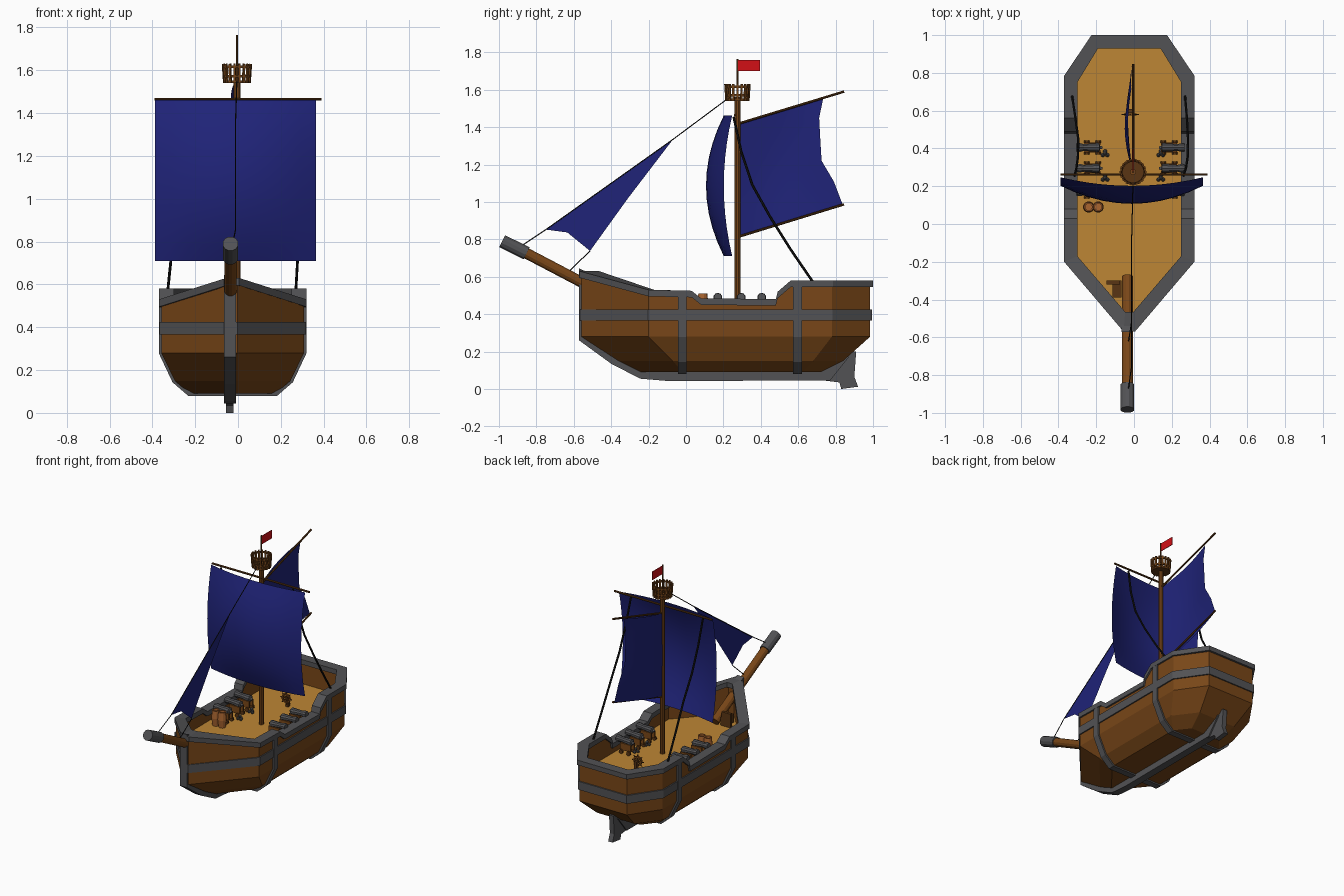
import bpy, bmesh, math
from mathutils import Vector

if "Cube" in bpy.data.objects:
    bpy.data.objects.remove(bpy.data.objects["Cube"])

CX = -0.025          # hull centre line
DECK = 0.40


def material(name, rgb):
    m = bpy.data.materials.new(name)
    m.diffuse_color = (*rgb, 1)
    m.use_nodes = True
    m.node_tree.nodes["Principled BSDF"].inputs["Base Color"].default_value = m.diffuse_color
    return m


WOOD = material("hull_wood", (0.19, 0.062, 0.009))
DARK = material("dark_wood", (0.10, 0.035, 0.007))
PLANK = material("deck_wood", (0.51, 0.24, 0.035))
CASK = material("cask_wood", (0.40, 0.13, 0.03))
IRON = material("iron", (0.085, 0.085, 0.09))
SAIL = material("sail_cloth", (0.014, 0.017, 0.19))
ROPE = material("rope", (0.006, 0.006, 0.006))
RED = material("flag_cloth", (0.65, 0.005, 0.008))


def mesh(name, verts, faces, mat, smooth=False):
    me = bpy.data.meshes.new(name)
    me.from_pydata([tuple(v) for v in verts], [], faces)
    bm = bmesh.new()
    bm.from_mesh(me)
    bmesh.ops.recalc_face_normals(bm, faces=bm.faces)
    for f in bm.faces:
        f.smooth = smooth
    bm.to_mesh(me)
    bm.free()
    me.materials.append(mat)
    ob = bpy.data.objects.new(name, me)
    bpy.context.collection.objects.link(ob)
    return ob


def loft(name, rings, mat, close=False, cap0=True, cap1=True):
    n, m = len(rings[0]), len(rings)
    faces = [(i * n + j, i * n + (j + 1) % n, (i + 1) % m * n + (j + 1) % n, (i + 1) % m * n + j)
             for i in range(m if close else m - 1) for j in range(n)]
    if not close:
        faces += [tuple(range(n))] * cap0 + [tuple(range((m - 1) * n, m * n))] * cap1
    return mesh(name, [p for r in rings for p in r], faces, mat)


def prism(name, pts, axis, lo, hi, mat):
    """Extrude a (y,z) outline along x, or an (x,z) outline along y."""
    put = (lambda a, p: (a, p[0], p[1])) if axis == 'x' else (lambda a, p: (p[0], a, p[1]))
    return loft(name, [[put(a, p) for p in pts] for a in (lo, hi)], mat)


def box(name, c, s, mat):
    x, y, z = c
    a, b, d = (v / 2 for v in s)
    return prism(name, [(y - b, z - d), (y + b, z - d), (y + b, z + d), (y - b, z + d)], 'x', x - a, x + a, mat)


def rod(name, pts, radii, mat, n=8, bent=False):
    """Round bar through points; one radius or one per point."""
    pts = [Vector(p) for p in pts]
    radii = radii if isinstance(radii, list) else [radii] * len(pts)
    rings = []
    for i, p in enumerate(pts):
        t = pts[min(i + 1, len(pts) - 1)] - pts[max(i - 1, 0)] if bent else pts[-1] - pts[0]
        q = t.to_track_quat('Z', 'Y')
        rings.append([p + q @ Vector((radii[i] * math.cos(a), radii[i] * math.sin(a), 0))
                      for a in (2 * math.pi * (k + .5) / n for k in range(n))])
    return loft(name, rings, mat)


def sheet(name, f, nu, nv, mat):
    verts = [f(i / nu, j / nv) for j in range(nv + 1) for i in range(nu + 1)]
    w = nu + 1
    return mesh(name, verts, [(j * w + i, j * w + i + 1, (j + 1) * w + i + 1, (j + 1) * w + i)
                              for j in range(nv) for i in range(nu)], mat, True)


# Hull plan at one level: bow, front corner, rail steps, rear corner, stern
SHEER = [.60, .50, .495, .455, .45, .49, .55, .55, .55]


def plan(yb, yf, yr, ys, hw, hs, z, hb=.022):
    y = [yb, yf, .03, .08, .48, .49, .56, yr, ys]
    x = [hb] + [hw] * 7 + [hs]
    z = z if isinstance(z, list) else [z] * 9
    side = list(zip(x, y, z))
    return [(CX + a, b, c) for a, b, c in side] + [(CX - a, b, c) for a, b, c in reversed(side)]


def lift(d):
    return [z + d for z in SHEER]


OUT = (-.56, -.2, .78, .985, .333, .19)
INN = (-.48, -.18, .75, .94, .29, .165)
loft("hull", [plan(-.24, -.02, .62, .72, .2, .12, .09), plan(-.36, -.07, .68, .84, .27, .15, .15),
              plan(*OUT, .28), plan(*OUT, SHEER), plan(*INN, SHEER), plan(*INN, DECK)], WOOD, cap1=False)
mesh("deck", plan(*INN, DECK), [tuple(range(18))], PLANK)

# Rail and belt around the hull
RO, RI = (-.57, -.2, .785, 1.0, .345, .2), (-.465, -.17, .75, .93, .275, .165)
loft("rail", [plan(*RO, lift(-.005), .03), plan(*RO, lift(.03), .03),
              plan(*RI, lift(.03)), plan(*RI, lift(-.005))], IRON, close=True)
BO = (-.568, -.203, .783, .994, .342, .196)
loft("belt", [plan(*BO, .365), plan(*BO, .425), plan(*OUT, .425), plan(*OUT, .365)], IRON, close=True)

# Ribs wrapping under the hull
for name, y, top in (("front_rib", -.02, .505), ("rear_rib", .597, .555)):
    o = [(.344, top), (.344, .277), (.281, .143), (.208, .08)]
    i = [(.19, .1), (.26, .16), (.32, .29), (.32, top)]
    pts = o + [(-x, z) for x, z in reversed(o)] + [(-x, z) for x, z in reversed(i)] + list(reversed(i))[::-1]
    prism(name, [(CX + x, z) for x, z in pts], 'y', y - .024, y + .024, IRON)

# Stem, keel and rudder
prism("stem_and_keel", [(-.572, .645), (-.572, .26), (-.4, .135), (-.245, .055), (-.1, .043), (.77, .045),
                        (.87, .17), (.8, .17), (.72, .1), (-.22, .1), (-.52, .29), (-.5, .612)],
      'x', CX - .04, CX + .015, IRON)
prism("rudder", [(.74, .045), (.82, .035), (.83, 0), (.92, .012), (.9, .065), (.91, .2), (.87, .2), (.76, .1)],
      'x', CX - .03, CX + .005, IRON)

# Bowsprit with iron cap
rod("bowsprit", [(-.035, -.9, .75), (-.035, -.28, .425)], .03, WOOD, 12)
rod("bowsprit_cap", [(-.035, -.983, .79), (-.035, -.852, .725)], .037, IRON, 12)
box("bow_step", (-.09, -.345, .43), (.045, .09, .06), DARK)
box("bow_step_top", (-.11, -.31, .45), (.07, .02, .1), DARK)

# Mast, yard, gaff and boom
MX, MY = -.005, .275
rod("mast", [(MX, MY, DECK), (MX, MY, 1.56)], .017, WOOD, 10)
rod("flag_pole", [(MX, MY, 1.54), (MX, MY, 1.765)], .005, DARK, 6)
box("flag", (MX, MY + .06, 1.73), (.004, .12, .06), RED)
rod("yard", [(-.39, .262, 1.465), (.39, .262, 1.465)], .007, DARK)
rod("gaff", [(MX, .275, 1.417), (MX, .845, 1.59)], .007, DARK)
rod("boom", [(MX, .275, .812), (MX, .845, .987)], .007, DARK)

# Crow's nest
rod("nest_floor", [(MX, MY, 1.54), (MX, MY, 1.552)], .062, DARK, 16)
for k in range(18):
    a = 2 * math.pi * k / 18
    c, s = math.cos(a), math.sin(a)
    rod("nest_stave", [(MX + .06 * c, MY + .06 * s, 1.54), (MX + .066 * c, MY + .066 * s, 1.63)], .007, WOOD, 4)
for z, r in ((1.565, .065), (1.61, .069)):
    loft("nest_hoop", [[(MX + q * math.cos(k * math.pi / 8), MY + q * math.sin(k * math.pi / 8), h)
                        for k in range(16)]
                       for q, h in ((r, z), (r, z + .012), (r - .01, z + .012), (r - .01, z))], DARK, close=True)


# Sails
def main_sail(u, v):
    a, b = 1 - (2 * u - 1) ** 2, 1 - (2 * v - 1) ** 2
    return (-.388 + .753 * u, .247 - .045 * a - b * (.045 + .05 * a), .71 + .752 * v)


sheet("main_sail", main_sail, 10, 10, SAIL)
LEECH = [(.838, .985), (.79, 1.11), (.725, 1.22), (.718, 1.335), (.712, 1.45), (.733, 1.55)]


def aft_sail(u, v):
    y, z = LEECH[round(v * 5)]
    x = MX - .045 * math.sin(math.pi * (.05 + .87 * u)) * (.6 + .4 * math.sin(math.pi * v))
    return (x, .287 + (y - .287) * u, (.82 + .6 * v) * (1 - u) + z * u)


sheet("aft_sail", aft_sail, 8, 5, SAIL)
mesh("jib_sail", [(-.012, y, z) for y, z in
                  ((-.073, 1.33), (-.748, .852), (-.635, .837), (-.513, .738), (-.31, 1.02))],
     [(0, 1, 2), (0, 2, 4), (2, 3, 4)], SAIL)

# Rigging
rod("forestay", [(MX, .22, 1.55), (-.012, -.073, 1.332), (-.012, -.748, .853), (-.03, -.88, .765)], .003, ROPE, 5, True)
rod("jib_sheet", [(-.012, -.513, .738), (-.03, -.63, .625)], .003, ROPE, 5)
for name, xs in (("left_shroud", (-.315, -.305, -.297, -.295, -.31, -.328)),
                 ("right_shroud", (.262, .275, .284, .286, .28, .27))):
    rod(name, [(x, y, z) for x, (y, z) in zip(xs, ((.255, 1.455), (.295, 1.27), (.355, 1.09),
                                                   (.45, .92), (.56, .745), (.68, .57)))], .007, ROPE, 6, True)

# Cannons, three a side, with shot beside them
for s, x0 in ((-1, -.235), (1, .2)):
    for y in (.17, .295, .405):
        rod("cannon_barrel", [(x0 + s * d, y, .487 + .06 * d) for d in (-.068, -.055, -.05, .03, .05, .068)],
            [.006, .01, .025, .019, .024, .021], IRON, 10)
        for e in (-1, 1):
            box("carriage_cheek", (x0 - s * .015, y + e * .02, .45), (.085, .012, .05), WOOD)
            for d in (-.03, .03):
                rod("carriage_wheel", [(x0 - s * .015 + d, y + e * .024, .416),
                                       (x0 - s * .015 + d, y + e * .036, .416)], .016, DARK, 8)
    for y in (.235, .365):
        for dx, dy, z in ((0, 0, .412), (.024, 0, .412), (.012, .02, .412), (.012, .008, .43)):
            me = bpy.data.meshes.new("cannonball")
            bm = bmesh.new()
            bmesh.ops.create_icosphere(bm, subdivisions=1, radius=.012)
            bm.to_mesh(me)
            bm.free()
            me.materials.append(IRON)
            ob = bpy.data.objects.new("cannonball", me)
            ob.location = (x0 - s * .07 + dx, y + dy, z)
            bpy.context.collection.objects.link(ob)

# Open barrels
for x in (-.24, -.19):
    rod("barrel", [(x, .09, z) for z in (.4, .455, .51, .51, .495)], [.024, .03, .025, .018, .018], CASK, 12)

# Steering wheel on its stand
WX, WY, WZ = -.02, .58, .465
box("wheel_stand", (WX, WY + .018, .43), (.02, .02, .08), DARK)
loft("wheel_rim", [[(WX + r * math.cos(k * math.pi / 6), y, WZ + r * math.sin(k * math.pi / 6)) for k in range(12)]
                   for r, y in ((.034, WY - .006), (.034, WY + .006), (.024, WY + .006), (.024, WY - .006))],
     WOOD, close=True)
for k in range(4):
    c, s = .046 * math.cos(k * math.pi / 4), .046 * math.sin(k * math.pi / 4)
    rod("wheel_spoke", [(WX - c, WY, WZ - s), (WX + c, WY, WZ + s)], .004, DARK, 6)
